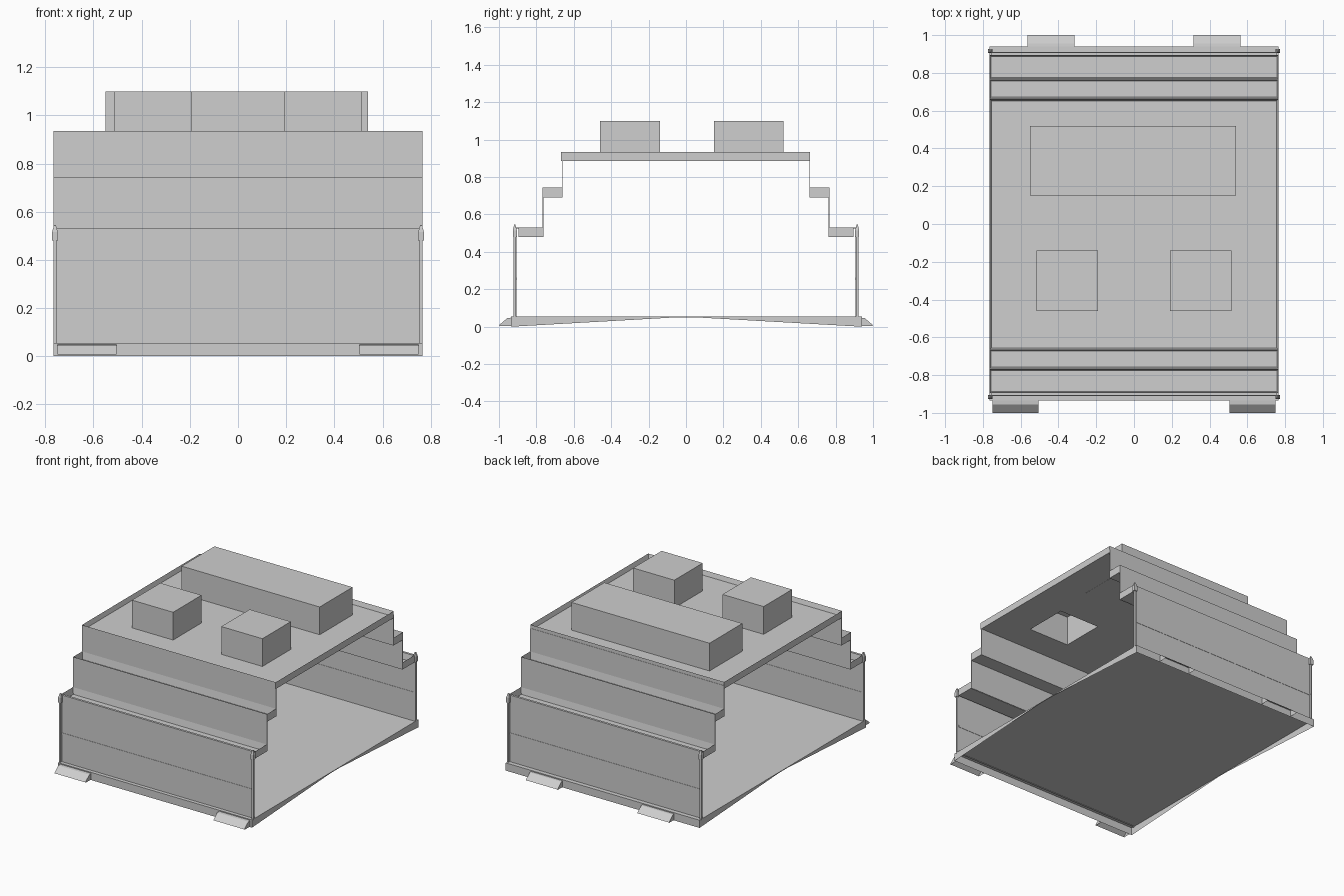
import bpy
import bmesh

cube = bpy.data.objects.get("Cube")
if cube:
    bpy.data.objects.remove(cube, do_unlink=True)

grey = bpy.data.materials.new("light grey")
grey.use_nodes = True
COLOUR = (0.62, 0.62, 0.62, 1)
grey.diffuse_color = COLOUR
grey.node_tree.nodes["Principled BSDF"].inputs["Base Color"].default_value = COLOUR


def finish(name, bm, open_bottom=False):
    bmesh.ops.recalc_face_normals(bm, faces=bm.faces)
    if open_bottom:
        bm.normal_update()
        low = [f for f in bm.faces if f.normal.z < -0.5]
        bmesh.ops.delete(bm, geom=low, context='FACES')
    mesh = bpy.data.meshes.new(name)
    bm.to_mesh(mesh)
    bm.free()
    mesh.materials.append(grey)
    obj = bpy.data.objects.new(name, mesh)
    bpy.context.collection.objects.link(obj)
    return obj


def block(name, x, y, z, rim=0, depth=0, open_bottom=False):
    """Box from ranges, optionally with a sunken top or no bottom."""
    bm = bmesh.new()
    bmesh.ops.create_cube(bm, size=1)
    for v in bm.verts:
        v.co = [r[0] if c < 0 else r[1] for c, r in zip(v.co, (x, y, z))]
    bm.normal_update()
    if rim:
        top = [f for f in bm.faces if f.normal.z > 0.5]
        bmesh.ops.inset_region(bm, faces=top, thickness=rim, depth=0)
        bmesh.ops.translate(bm, verts=top[0].verts, vec=(0, 0, -depth))
    return finish(name, bm, open_bottom)


def shell_x(name, profile, x):
    """Closed (y, z) profile extruded along x and left open underneath."""
    bm = bmesh.new()
    face = bm.faces.new([bm.verts.new((x[0], y, z)) for y, z in profile])
    new = bmesh.ops.extrude_face_region(bm, geom=[face])["geom"]
    verts = [g for g in new if isinstance(g, bmesh.types.BMVert)]
    bmesh.ops.translate(bm, verts=verts, vec=(x[1] - x[0], 0, 0))
    return finish(name, bm, open_bottom=True)


def pointed_cap(name, x, y):
    """Small square cap with a tapered tip."""
    bm = bmesh.new()
    for z, size in ((0.48, 1), (0.515, 1), (0.545, 0.3)):
        for dx, dy in ((-1, -1), (1, -1), (1, 1), (-1, 1)):
            bm.verts.new((x + dx * 0.012 * size, y + dy * 0.011 * size, z))
    bmesh.ops.convex_hull(bm, input=bm.verts)
    return finish(name, bm)


def span(side, a, b):
    return tuple(sorted((side * a, side * b)))


WIDE = (-0.765, 0.765)
INNER = (-0.755, 0.755)

# Floor with skirts, the side skirts thinning toward the middle
shell_x("base_plate", [(-0.935, 0), (-0.935, 0.055), (0.94, 0.055),
                       (0.94, 0), (0.05, 0.05), (-0.05, 0.05)], WIDE)

# Stepped walls, trough ledges and corner posts on both long sides
for side, label in ((-1, "front"), (1, "back")):
    block(label + "_lower_wall", INNER, span(side, 0.906, 0.909), (0.05, 0.53))
    block(label + "_wall_strip", INNER, span(side, 0.904, 0.911), (0.25, 0.262))
    block(label + "_wall_coping", INNER, span(side, 0.893, 0.909), (0.525, 0.53))
    block(label + "_lower_ledge", WIDE, span(side, 0.768, 0.895), (0.48, 0.53), 0.012, 0.046)
    block(label + "_middle_wall", WIDE, span(side, 0.762, 0.766), (0.48, 0.72))
    block(label + "_middle_ledge", WIDE, span(side, 0.664, 0.766), (0.69, 0.745), 0.012, 0.051)
    block(label + "_upper_wall", WIDE, span(side, 0.66, 0.664), (0.69, 0.91))
    for end, hand in ((-1, "right"), (1, "left")):
        x, y = end * 0.76, side * 0.915
        post = label + "_" + hand + "_post"
        block(post, (x - 0.006, x + 0.006), (y - 0.007, y + 0.007), (0.05, 0.5))
        pointed_cap(post + "_cap", x, y)

# Roof tray with three blocks on top; the small ones open downward
roof = block("roof", WIDE, (-0.667, 0.662), (0.887, 0.935), 0.014, 0.033)
block("long_roof_block", (-0.55, 0.54), (0.15, 0.52), (0.886, 1.1))
cutters = []
for end, hand in ((-1, "right"), (1, "left")):
    x = span(end, 0.19, 0.515)
    y = (-0.46, -0.14)
    cutter = block(hand + "_opening_cutter", (x[0] + 0.003, x[1] - 0.003),
                   (y[0] + 0.003, y[1] - 0.003), (0.8, 1))
    cutter.hide_render = True
    cutters.append(cutter)
    cut = roof.modifiers.new(hand + " opening", 'BOOLEAN')
    cut.operation = 'DIFFERENCE'
    cut.solver = 'EXACT'
    cut.object = cutter
    block(hand + "_small_roof_block", x, y, (0.89, 1.1), open_bottom=True)

# Bake the openings into the roof and drop the cutters
bpy.context.view_layer.update()
baked = bpy.data.meshes.new_from_object(
    roof.evaluated_get(bpy.context.evaluated_depsgraph_get()))
roof.modifiers.clear()
roof.data = baked
for cutter in cutters:
    bpy.data.objects.remove(cutter, do_unlink=True)

# Hollow sloped feet along the base
for side, label, near, far in ((-1, "front", 0.505, 0.75), (1, "back", 0.315, 0.565)):
    for end, hand in ((-1, "right"), (1, "left")):
        shell_x(label + "_" + hand + "_foot",
                [(side * 0.935, 0.004), (side * 0.935, 0.048), (side * 0.955, 0.046),
                 (side * 1.0, 0.008), (side * 0.995, 0.004)], span(end, near, far))
